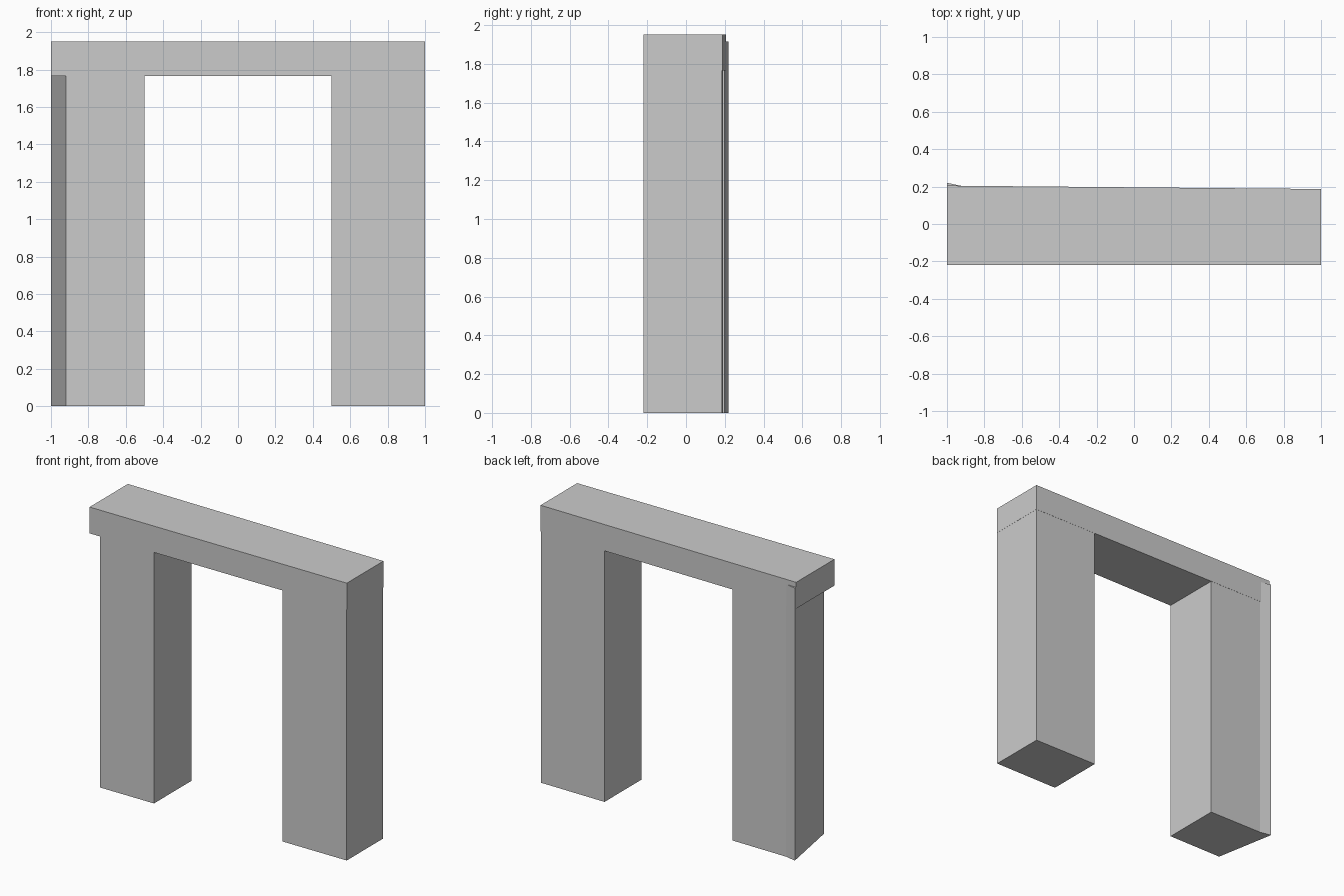
import bpy
import bmesh

cube = bpy.data.objects.get("Cube")
if cube:
    bpy.data.objects.remove(cube, do_unlink=True)

stone = bpy.data.materials.new("plain grey")
stone.use_nodes = True
grey = (0.6, 0.6, 0.6, 1)
stone.diffuse_color = grey
stone.node_tree.nodes["Principled BSDF"].inputs["Base Color"].default_value = grey

FRONT = -0.22


def back(x):
    """Depth of the gently slanting back wall."""
    return 0.196 - 0.009 * x


def prism(name, outline, bottom, top):
    """Extrude a counter-clockwise floor outline between two heights."""
    bm = bmesh.new()
    base = bm.faces.new([bm.verts.new((x, y, bottom)) for x, y in outline])
    up = bmesh.ops.extrude_face_region(bm, geom=[base])
    verts = [v for v in up["geom"] if isinstance(v, bmesh.types.BMVert)]
    bmesh.ops.translate(bm, verts=verts, vec=(0, 0, top - bottom))
    bmesh.ops.recalc_face_normals(bm, faces=bm.faces)
    mesh = bpy.data.meshes.new(name)
    bm.to_mesh(mesh)
    bm.free()
    mesh.materials.append(stone)
    obj = bpy.data.objects.new(name, mesh)
    bpy.context.collection.objects.link(obj)
    return obj


# Lintel across the full width
prism("lintel", [(-1, FRONT), (1, FRONT), (1, back(1)), (-1, back(-1))], 1.765, 1.95)

# Legs run up into the lintel, a hair inside its faces
inset = 0.001
f = FRONT + inset
prism("left_leg", [(0.5, f), (1 - inset, f), (1 - inset, back(1) - inset),
                   (0.5, back(0.5) - inset)], 0, 1.915)

# Right leg has a slanted outer side that flares to a point at the back
prism("right_leg", [(-0.92, f), (-0.5, f), (-0.5, back(-0.5) - inset),
                    (-0.92, back(-0.92) - inset), (-1, 0.22)], 0, 1.915)
